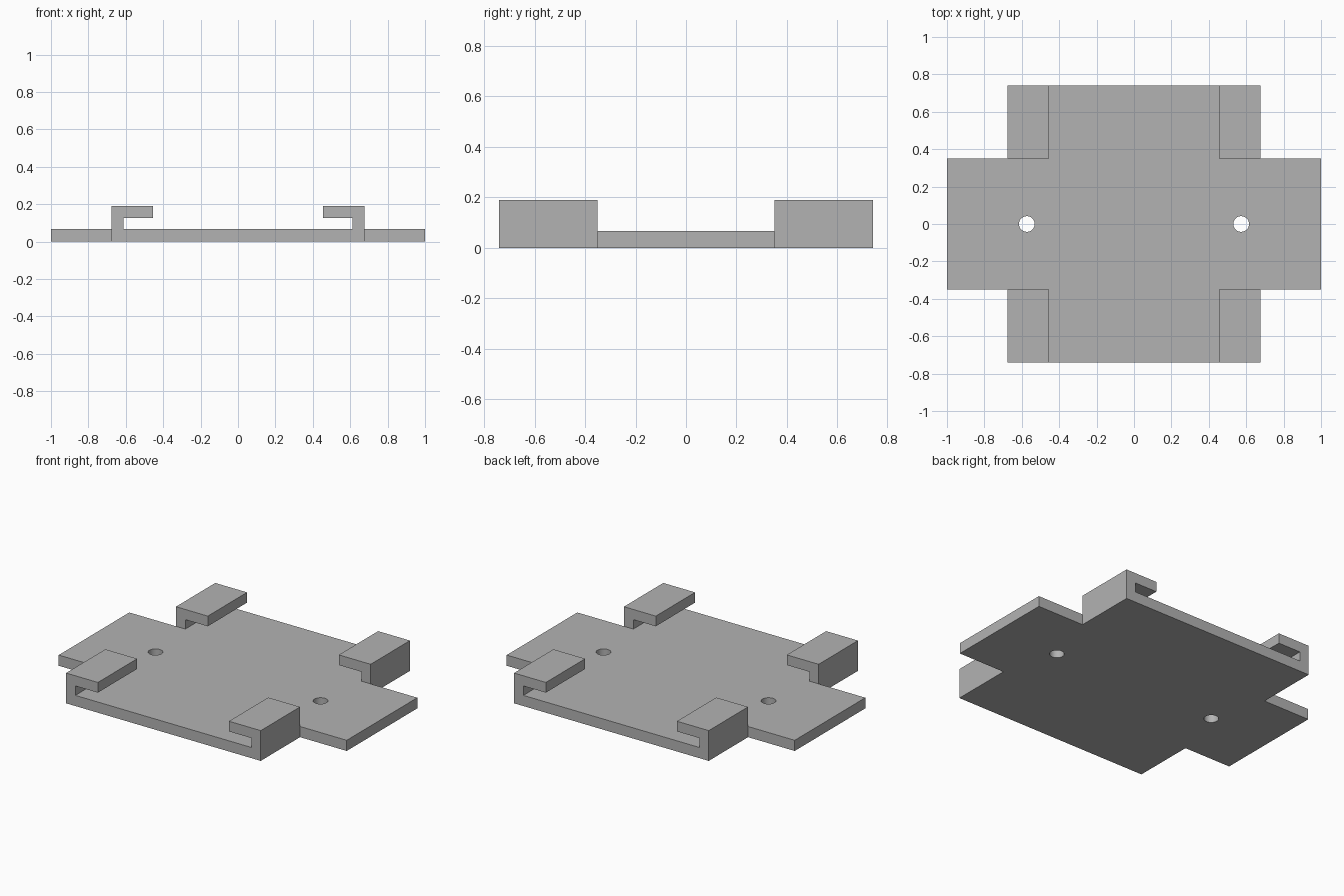
import bpy
import bmesh
import math
from mathutils import Vector

cube = bpy.data.objects.get("Cube")
if cube:
    bpy.data.objects.remove(cube, do_unlink=True)

# Main dimensions
TOP = 0.067                          # plate thickness
WING_X, WING_Y = 1.0, 0.35           # side wings
BODY_X, BODY_Y = 0.676, 0.74         # long body
HOLE_X, HOLE_R = 0.573, 0.042
CLIP_H, WALL, LIP_X, LIP_Z = 0.19, 0.065, 0.455, 0.126

grey = bpy.data.materials.new("plain_grey")
grey.use_nodes = True
colour = (0.45, 0.45, 0.45, 1)
grey.diffuse_color = colour
grey.node_tree.nodes["Principled BSDF"].inputs["Base Color"].default_value = colour


def prism(name, outline, direction):
    """Extrude a closed outline of 3D points along a direction."""
    bm = bmesh.new()
    face = bm.faces.new([bm.verts.new(p) for p in outline])
    ext = bmesh.ops.extrude_face_region(bm, geom=[face])
    moved = [v for v in ext["geom"] if isinstance(v, bmesh.types.BMVert)]
    bmesh.ops.translate(bm, verts=moved, vec=Vector(direction))
    bmesh.ops.recalc_face_normals(bm, faces=bm.faces)
    mesh = bpy.data.meshes.new(name)
    bm.to_mesh(mesh)
    bm.free()
    mesh.materials.append(grey)
    obj = bpy.data.objects.new(name, mesh)
    bpy.context.collection.objects.link(obj)
    return obj


# Cross-shaped base plate: one quarter outline mirrored round
quarter = [(WING_X, WING_Y), (BODY_X, WING_Y), (BODY_X, BODY_Y)]
outline = []
for sx, sy in ((1, 1), (-1, 1), (-1, -1), (1, -1)):
    corner = quarter if sx * sy > 0 else quarter[::-1]
    outline += [(sx * x, sy * y, 0) for x, y in corner]
plate = prism("base_plate", outline, (0, 0, TOP))

# Two round screw holes
bpy.context.view_layer.objects.active = plate
for sx in (-1, 1):
    bpy.ops.mesh.primitive_cylinder_add(vertices=32, radius=HOLE_R, depth=1,
                                        location=(sx * HOLE_X, 0, 0))
    cutter = bpy.context.object
    cutter.name = "hole_cutter"
    cutter.hide_render = True
    cutter.data.materials.append(grey)
    bpy.ops.object.select_all(action="DESELECT")
    plate.select_set(True)
    bpy.context.view_layer.objects.active = plate
    cut = plate.modifiers.new("screw_hole", "BOOLEAN")
    cut.operation = "DIFFERENCE"
    cut.solver = "EXACT"
    cut.object = cutter
    bpy.ops.object.modifier_apply(modifier=cut.name)
    bpy.data.objects.remove(cutter, do_unlink=True)
bpy.ops.object.shade_smooth_by_angle(angle=math.radians(30))

# Four hooked corner clips, lips pointing inward
hook = [(BODY_X, TOP), (BODY_X, CLIP_H), (LIP_X, CLIP_H), (LIP_X, LIP_Z),
        (BODY_X - WALL, LIP_Z), (BODY_X - WALL, TOP)]
for side, sx in (("left", 1), ("right", -1)):
    for end, sy in (("front", -1), ("back", 1)):
        prism(f"{end}_{side}_clip", [(sx * x, sy * WING_Y, z) for x, z in hook],
              (0, sy * (BODY_Y - WING_Y), 0))
